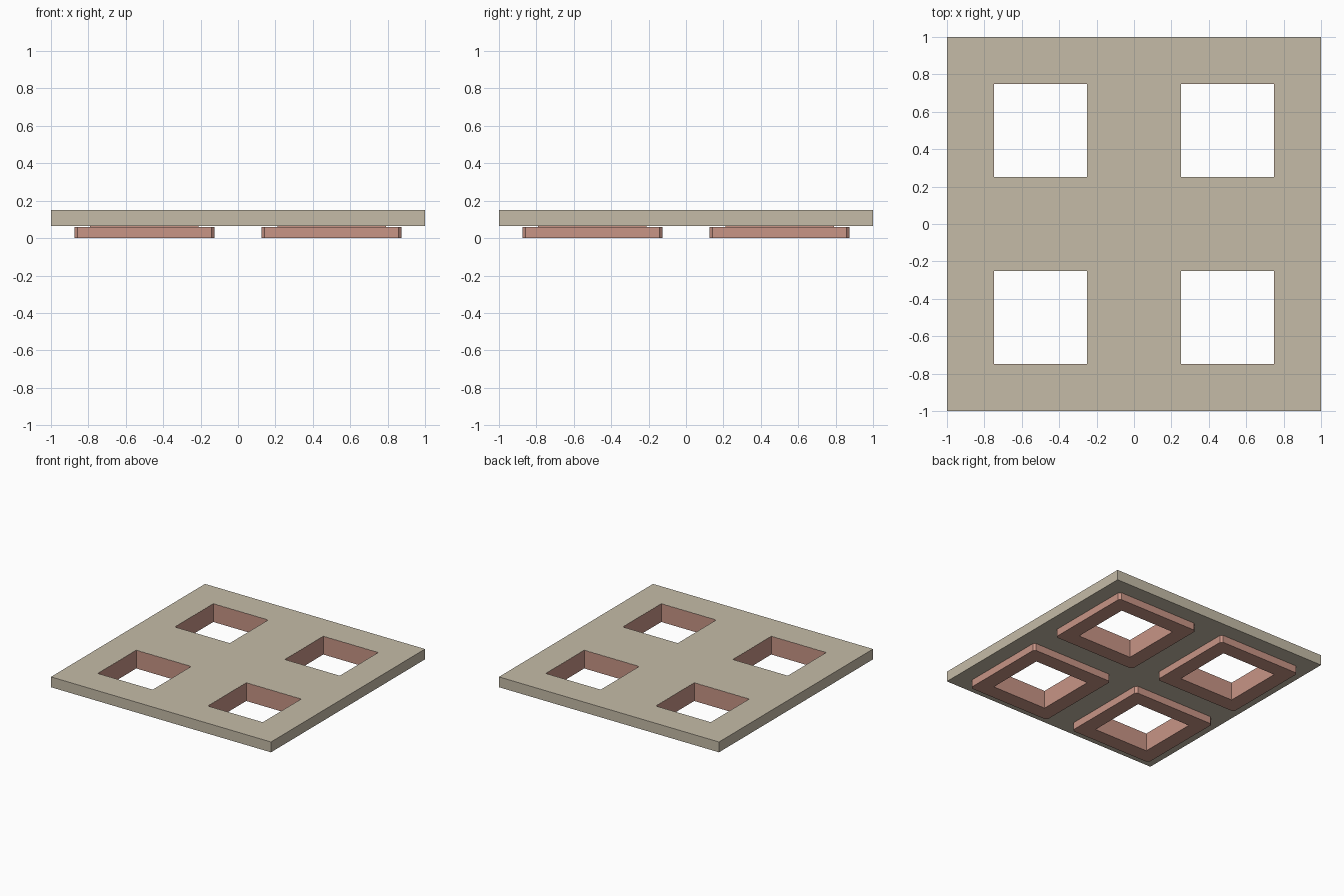
import bpy, bmesh

if "Cube" in bpy.data.objects:
    bpy.data.objects.remove(bpy.data.objects["Cube"])


def finish(name, bm, color):
    bmesh.ops.recalc_face_normals(bm, faces=bm.faces[:])
    me = bpy.data.meshes.new(name)
    bm.to_mesh(me)
    bm.free()
    ob = bpy.data.objects.new(name, me)
    bpy.context.collection.objects.link(ob)
    me.materials.append(color)
    return ob


def material(name, rgb):
    m = bpy.data.materials.new(name)
    m.diffuse_color = (*rgb, 1)
    m.use_nodes = True
    m.node_tree.nodes["Principled BSDF"].inputs["Base Color"].default_value = m.diffuse_color
    return m


tan = material("tan", (0.56, 0.50, 0.39))
red = material("dusty_red", (0.58, 0.30, 0.24))

# Square plate with four square windows, extruded from a cell grid
bm = bmesh.new()
cuts = [-1, -0.75, -0.25, 0.25, 0.75, 1]
v = [[bm.verts.new((x, y, 0.065)) for y in cuts] for x in cuts]
for i in range(5):
    for j in range(5):
        if not (i in (1, 3) and j in (1, 3)):
            bm.faces.new((v[i][j], v[i+1][j], v[i+1][j+1], v[i][j+1]))
ext = bmesh.ops.extrude_face_region(bm, geom=bm.faces[:], use_keep_orig=True)
top = [g for g in ext["geom"] if isinstance(g, bmesh.types.BMVert)]
bmesh.ops.translate(bm, verts=top, vec=(0, 0, 0.085))
finish("plate", bm, tan)


# Window liner: flange with clipped corners below, sleeve up through the plate
def liner(name, cx, cy):
    profile = [(0.2495, 0, 0), (0.375, 0.018, 0), (0.375, 0.018, 0.06),
               (0.29, 0, 0.06), (0.29, 0, 0.149), (0.2495, 0, 0.149)]
    bm = bmesh.new()
    loops = []
    for h, c, z in profile:
        k = h - c
        pts = [(h, -k), (h, k), (k, h), (-k, h), (-h, k), (-h, -k), (-k, -h), (k, -h)]
        loops.append([bm.verts.new((cx + x, cy + y, z)) for x, y in pts])
    for a, b in zip(loops, loops[1:] + loops[:1]):
        for i in range(8):
            j = (i + 1) % 8
            bm.faces.new((a[i], a[j], b[j], b[i]))
    bmesh.ops.remove_doubles(bm, verts=bm.verts[:], dist=1e-5)
    return finish(name, bm, red)


for sx, xn in ((-1, "left"), (1, "right")):
    for sy, yn in ((-1, "front"), (1, "back")):
        liner(f"window_liner_{yn}_{xn}", sx * 0.5, sy * 0.5)
